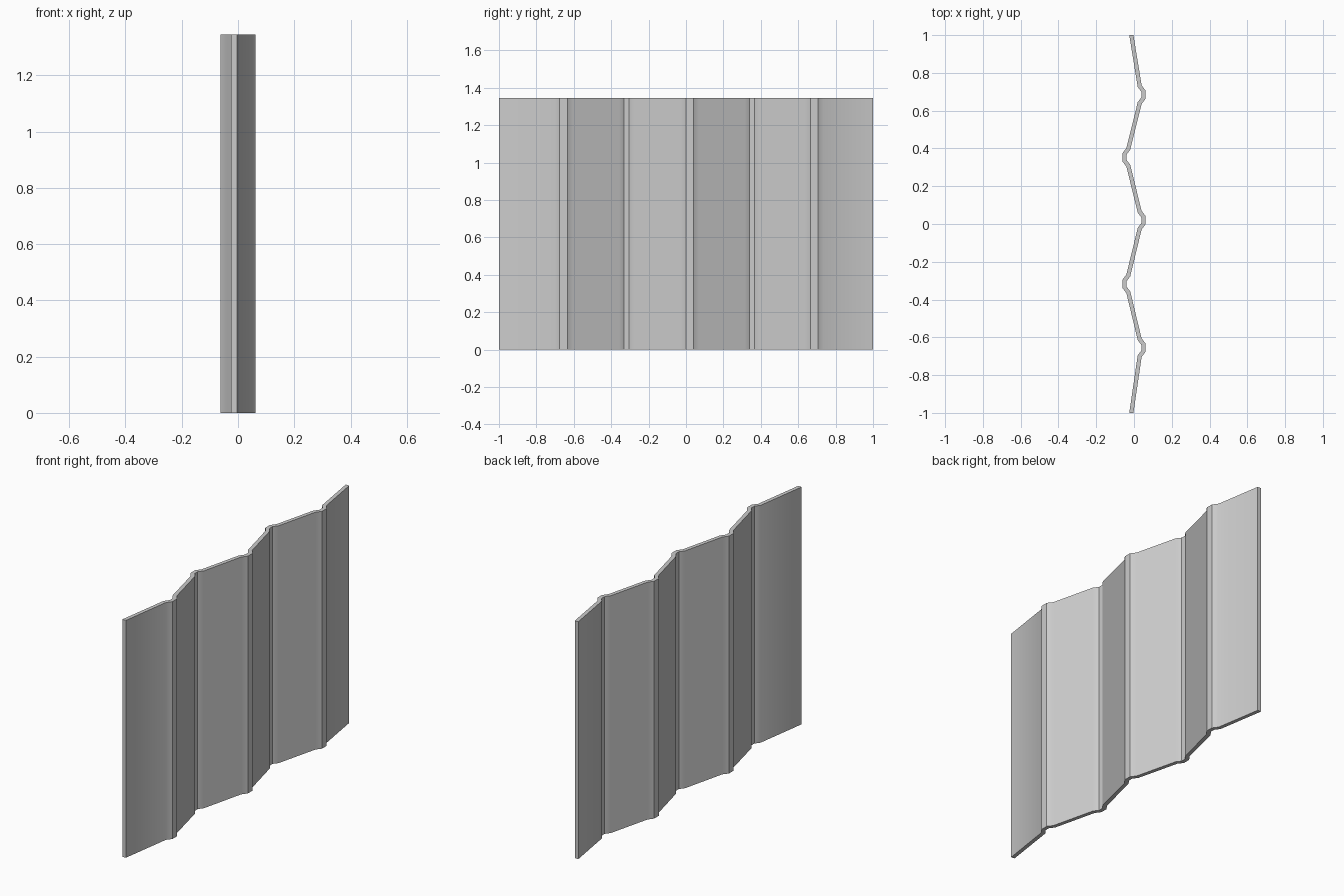
import bpy, bmesh, math
from mathutils import Vector

if "Cube" in bpy.data.objects:
    bpy.data.objects.remove(bpy.data.objects["Cube"])

HEIGHT = 1.345
HALF = 0.011            # half the sheet thickness
FOLDS = [(0.685, 1), (0.353, -1), (0.02, 1), (-0.317, -1), (-0.655, 1)]
# one fold: short step out, flat crest, short step back
CREST = [(0.03, 0.045), (0.051, 0.017), (0.051, -0.017), (0.03, -0.045)]

# centre line of the folded sheet, seen from above
line = [Vector((-0.014, 1.0))]
for y, side in FOLDS:
    line += [Vector((side * x, y + dy)) for x, dy in CREST]
line.append(Vector((-0.014, -1.0)))


def mitre(i):
    """Offset at a point that keeps the sheet evenly thick."""
    if i in (0, len(line) - 1):
        return Vector((HALF, 0))
    a = (line[i] - line[i - 1]).normalized()
    b = (line[i + 1] - line[i]).normalized()
    na, nb = Vector((-a.y, a.x)), Vector((-b.y, b.x))
    n = (na + nb).normalized()
    return n * (HALF / n.dot(na))


right = [p + mitre(i) for i, p in enumerate(line)]
left = [p - mitre(i) for i, p in enumerate(line)]

# folded sheet: strip of quads, extruded upward
bm = bmesh.new()
rv = [bm.verts.new((p.x, p.y, 0)) for p in right]
lv = [bm.verts.new((p.x, p.y, 0)) for p in left]
base = [bm.faces.new((rv[i], rv[i + 1], lv[i + 1], lv[i])) for i in range(len(line) - 1)]
res = bmesh.ops.extrude_face_region(bm, geom=base, use_keep_orig=True)
top = [v for v in res["geom"] if isinstance(v, bmesh.types.BMVert)]
bmesh.ops.translate(bm, verts=top, vec=(0, 0, HEIGHT))
bmesh.ops.recalc_face_normals(bm, faces=bm.faces)
mesh = bpy.data.meshes.new("folded_panel")
bm.to_mesh(mesh)
bm.free()
panel = bpy.data.objects.new("folded_panel", mesh)
bpy.context.collection.objects.link(panel)
bpy.context.view_layer.objects.active = panel
panel.select_set(True)
bpy.ops.object.shade_smooth_by_angle(angle=math.radians(30))
